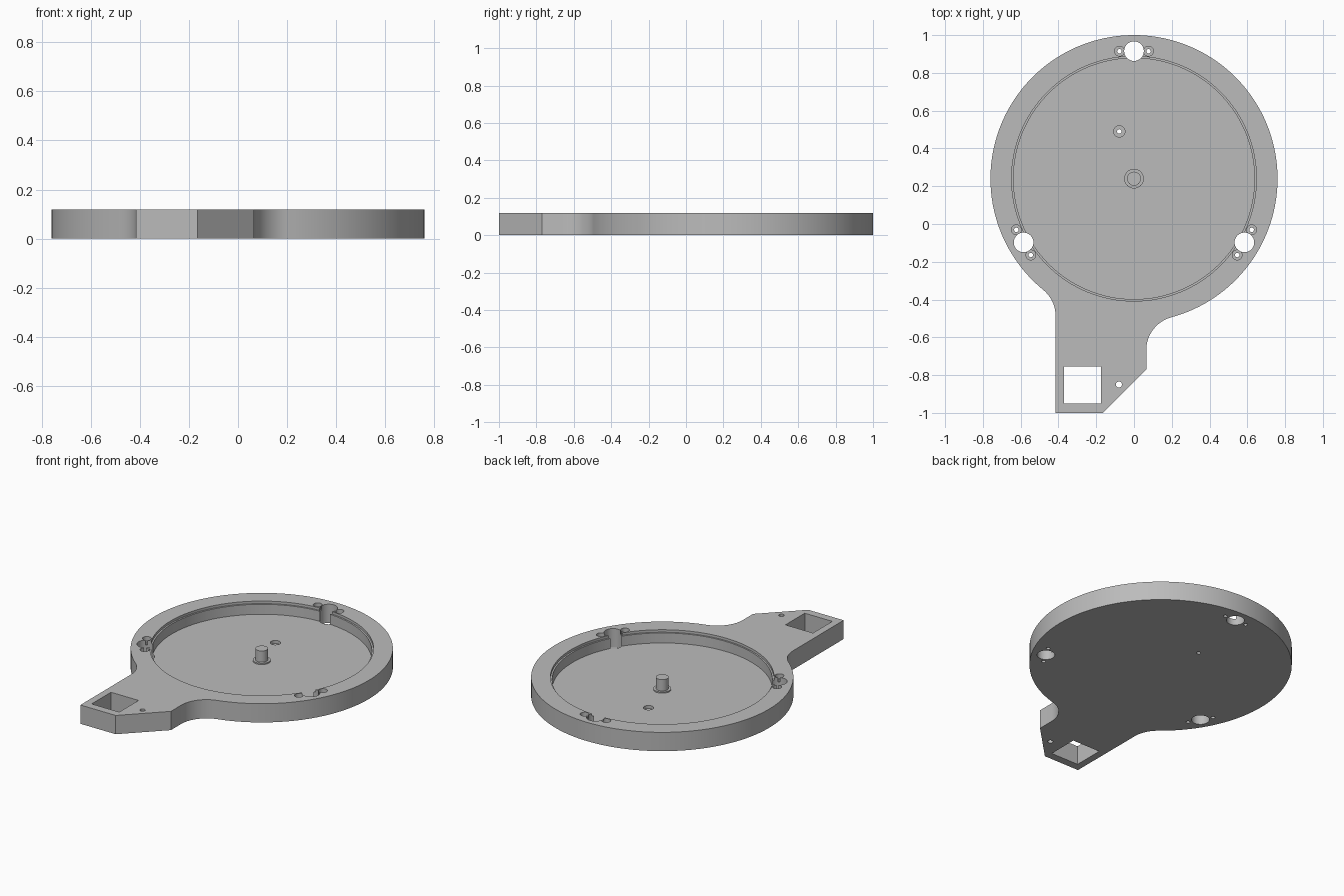
import bpy, bmesh
from math import sin, cos, pi, atan2, sqrt, radians

cube = bpy.data.objects.get("Cube")
if cube:
    bpy.data.objects.remove(cube)

H = 0.12            # overall thickness
FLOOR = 0.04        # height of the dish floor
CY, R = 0.24, 0.76  # dish centre and outer radius
FILLET = 0.18
LEFT, RIGHT = -0.415, 0.065

grey = bpy.data.materials.new("plain grey")
grey.use_nodes = True
grey.diffuse_color = (0.5, 0.5, 0.5, 1)
grey.node_tree.nodes["Principled BSDF"].inputs["Base Color"].default_value = (0.5, 0.5, 0.5, 1)


def arc(cx, cy, r, a0, a1, n):
    return [(cx + r * cos(a0 + (a1 - a0) * i / n), cy + r * sin(a0 + (a1 - a0) * i / n))
            for i in range(n + 1)]


def prism(name, outline, z0, z1):
    """Extrude a closed outline from z0 up to z1."""
    bm = bmesh.new()
    face = bm.faces.new([bm.verts.new((x, y, z0)) for x, y in outline])
    top = bmesh.ops.extrude_face_region(bm, geom=[face])["geom"]
    for v in top:
        if isinstance(v, bmesh.types.BMVert):
            v.co.z = z1
    bmesh.ops.recalc_face_normals(bm, faces=bm.faces)
    mesh = bpy.data.meshes.new(name)
    bm.to_mesh(mesh)
    bm.free()
    mesh.materials.append(grey)
    ob = bpy.data.objects.new(name, mesh)
    bpy.context.collection.objects.link(ob)
    return ob


def cylinder(name, x, y, r, z0, z1, n=32):
    return prism(name, arc(x, y, r, 0, 2 * pi, n)[:-1], z0, z1)


def activate(ob):
    bpy.ops.object.select_all(action='DESELECT')
    ob.select_set(True)
    bpy.context.view_layer.objects.active = ob


def cut(body, cutter):
    activate(body)
    mod = body.modifiers.new("cut", 'BOOLEAN')
    mod.operation, mod.solver, mod.object = 'DIFFERENCE', 'EXACT', cutter
    bpy.ops.object.modifier_apply(modifier=mod.name)
    bpy.data.objects.remove(cutter)


# Outline: round dish blended by fillets into the arm with one clipped corner
lx, rx = LEFT - FILLET, RIGHT + FILLET
ly = CY - sqrt((R + FILLET) ** 2 - lx ** 2)
ry = CY - sqrt((R + FILLET) ** 2 - rx ** 2)
a_left, a_right = atan2(ly - CY, lx), atan2(ry - CY, rx)
outline = arc(0, CY, R, a_right, a_left + 2 * pi, 128)
outline += arc(lx, ly, FILLET, a_left + pi, 0, 14)[1:]
outline += [(LEFT, -1), (-0.165, -1), (RIGHT, -0.77)]
outline += arc(rx, ry, FILLET, pi, a_right + pi, 16)[:-1]
body = prism("dish_and_arm", outline, 0, H)

# Dish cavity with a narrow step below the rim
cut(body, cylinder("cavity", 0, CY, 0.638, FLOOR, 0.3, 128))
cut(body, cylinder("rim_step", 0, CY, 0.648, H - 0.016, 0.3, 128))

# Three post holes, each flanked by two countersunk screw holes
for deg in (90, 210, 330):
    a = radians(deg)
    px, py = 0.675 * cos(a), CY + 0.675 * sin(a)
    cut(body, cylinder("post_hole", px, py, 0.052, -0.1, 0.3, 40))
    for side in (-1, 1):
        sx, sy = px - side * 0.077 * sin(a), py + side * 0.077 * cos(a)
        cut(body, cylinder("screw_recess", sx, sy, 0.026, H - 0.03, 0.3, 24))
        cut(body, cylinder("screw_hole", sx, sy, 0.012, -0.1, 0.3, 16))

# Recessed hole in the dish floor
cut(body, cylinder("floor_recess", -0.078, 0.49, 0.03, FLOOR - 0.02, 0.3, 28))
cut(body, cylinder("floor_hole", -0.078, 0.49, 0.012, -0.1, 0.3, 16))

# Square window and small hole in the arm
cut(body, prism("window", [(-0.37, -0.95), (-0.175, -0.95), (-0.175, -0.755), (-0.37, -0.755)], -0.1, 0.3))
cut(body, cylinder("arm_hole", -0.08, -0.85, 0.016, -0.1, 0.3, 20))

# Centre pin standing on a low collar
collar = cylinder("pin_collar", 0, CY, 0.052, FLOOR - 0.01, FLOOR + 0.008)
pin = cylinder("centre_pin", 0, CY, 0.037, FLOOR - 0.01, H)

for ob in (body, collar, pin):
    activate(ob)
    bpy.ops.object.shade_smooth_by_angle(angle=radians(30))
